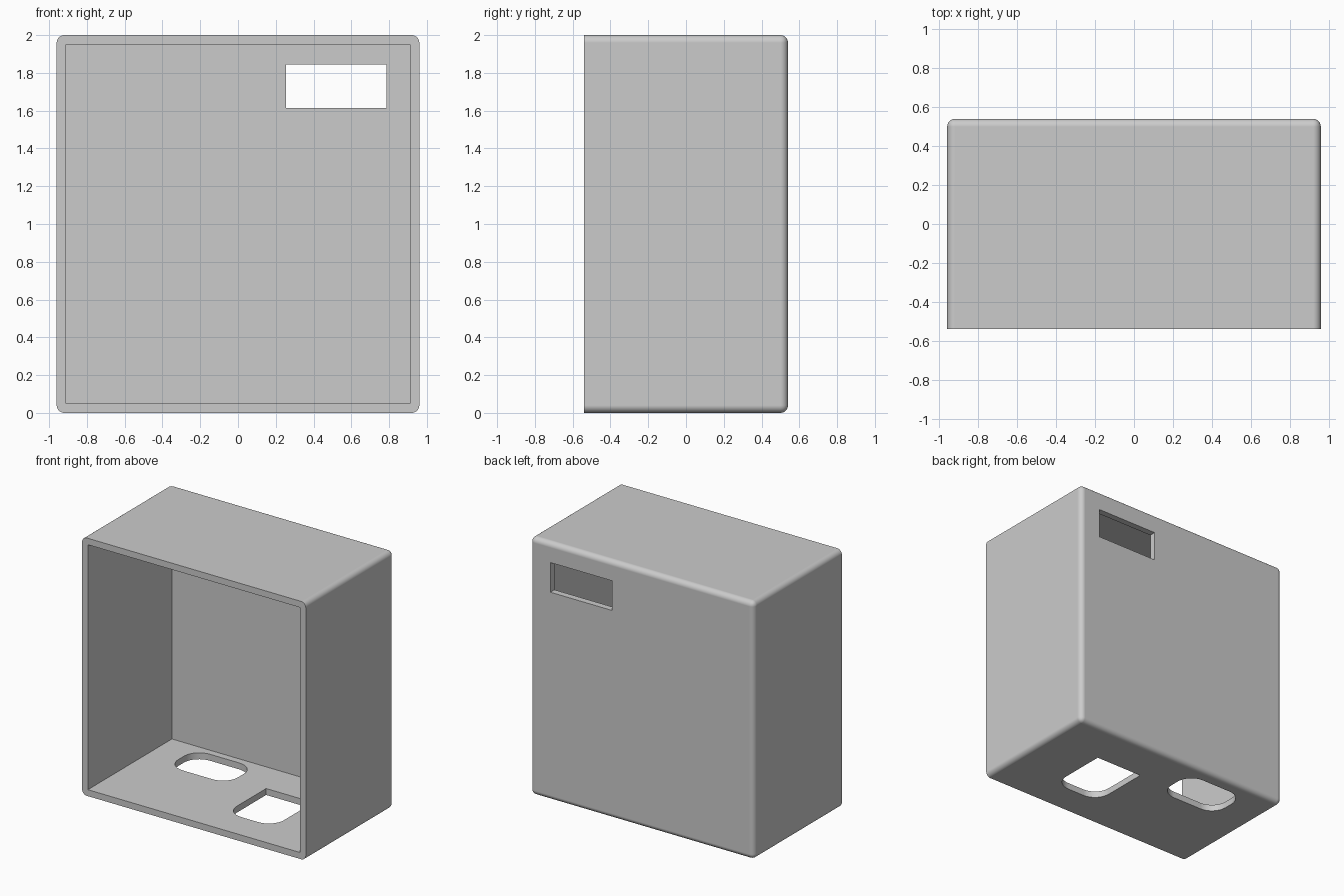
import bpy
import bmesh
from mathutils import Matrix, Vector

cube = bpy.data.objects.get("Cube")
if cube:
    bpy.data.objects.remove(cube, do_unlink=True)

HALF_W, HALF_D, HEIGHT = 0.96, 0.54, 2.0
WALL = 0.05

grey = bpy.data.materials.new("plain_grey")
grey.use_nodes = True
grey.diffuse_color = (0.6, 0.6, 0.6, 1)
grey.node_tree.nodes["Principled BSDF"].inputs["Base Color"].default_value = (0.6, 0.6, 0.6, 1)


def box(name, low, high, radius=0, rounded=None, segments=8):
    """Box between two corners; edges picked by the rule are rounded."""
    low, high = Vector(low), Vector(high)
    bm = bmesh.new()
    bmesh.ops.create_cube(bm, size=1, matrix=Matrix.Translation((low + high) / 2)
                          @ Matrix.Diagonal((*(high - low), 1)))
    if rounded:
        edges = [e for e in bm.edges if rounded(*(v.co for v in e.verts))]
        bmesh.ops.bevel(bm, geom=edges, offset=radius, offset_type='OFFSET',
                        segments=segments, profile=0.5, affect='EDGES')
    mesh = bpy.data.meshes.new(name)
    bm.to_mesh(mesh)
    bm.free()
    mesh.materials.append(grey)
    obj = bpy.data.objects.new(name, mesh)
    bpy.context.collection.objects.link(obj)
    return obj


def vertical(a, b):
    return abs(a.z - b.z) > 0.01


# Outer shell: every edge rounded except the open front rim
shell = box("enclosure_shell", (-HALF_W, -HALF_D, 0), (HALF_W, HALF_D, HEIGHT), 0.04,
            lambda a, b: max(a.y, b.y) > 0, 6)

cutters = [
    # Cavity, open at the front
    box("cavity_cutter", (-HALF_W + WALL, -HALF_D - 0.1, WALL),
        (HALF_W - WALL, HALF_D - WALL, HEIGHT - WALL)),
    # Rectangular window in the back wall
    box("window_cutter", (0.255, 0.4, 1.615), (0.785, 0.7, 1.845)),
    # Floor opening with two rounded front corners
    box("socket_cutter", (0.105, -0.295, -0.1), (0.51, 0.195, 0.2), 0.13,
        lambda a, b: vertical(a, b) and a.y < 0),
    # Floor slot with four rounded corners
    box("slot_cutter", (-0.677, 0.105, -0.1), (-0.163, 0.435, 0.2), 0.13, vertical),
]

bpy.ops.object.select_all(action='DESELECT')
bpy.context.view_layer.objects.active = shell
shell.select_set(True)
for cutter in cutters:
    cut = shell.modifiers.new(cutter.name, 'BOOLEAN')
    cut.operation = 'DIFFERENCE'
    cut.solver = 'EXACT'
    cut.object = cutter
    bpy.ops.object.modifier_apply(modifier=cut.name)
    bpy.data.objects.remove(cutter, do_unlink=True)

# Smooth rounded edges, flat walls
bpy.ops.object.shade_smooth_by_angle(angle=0.52)
weighted = shell.modifiers.new("flat_walls", 'WEIGHTED_NORMAL')
weighted.keep_sharp = True
